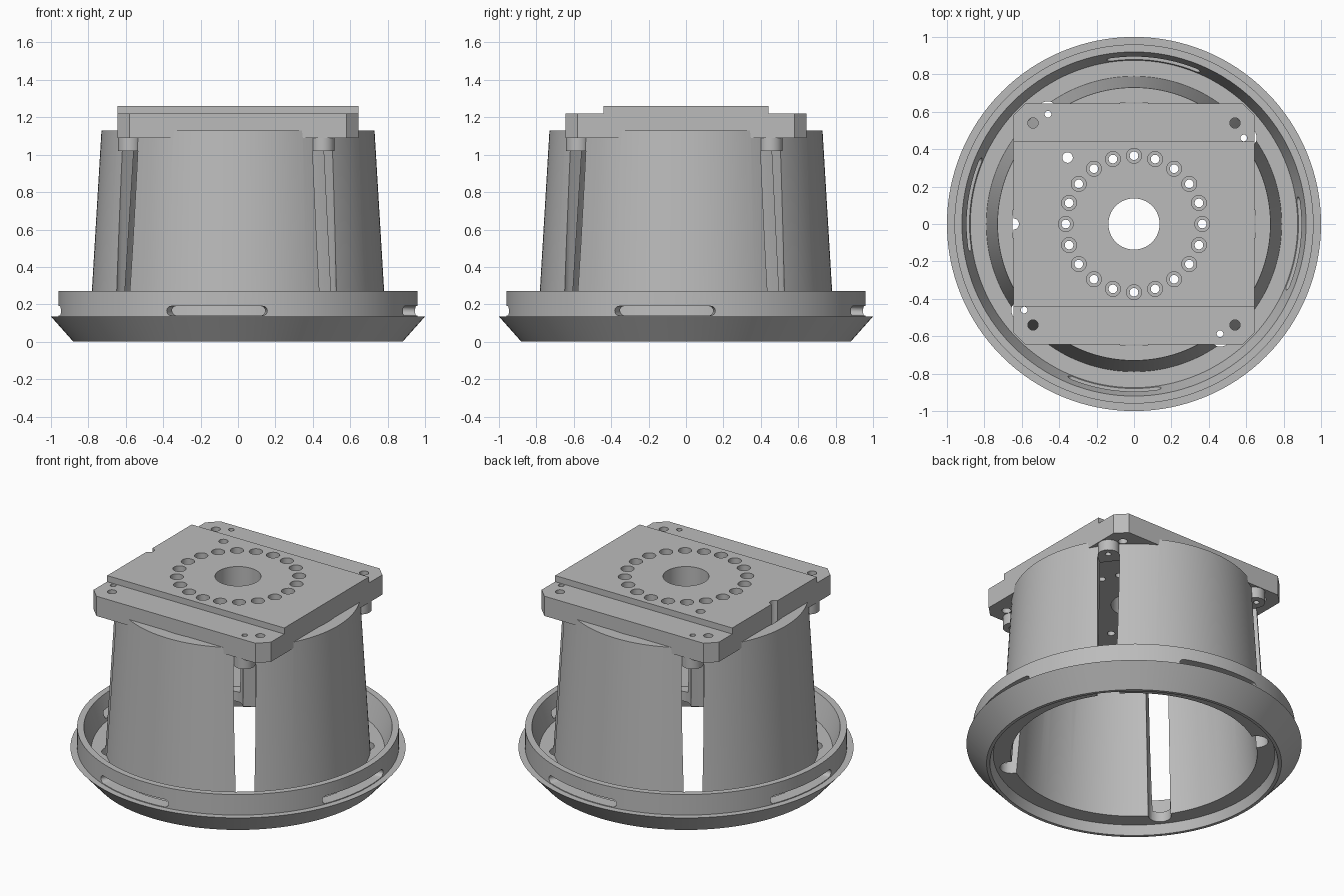
import bpy, bmesh
from math import sin, cos, pi, radians, atan2

cube = bpy.data.objects.get("Cube")
if cube:
    bpy.data.objects.remove(cube, do_unlink=True)

grey = bpy.data.materials.new("machined grey")
grey.use_nodes = True
COLOUR = (0.5, 0.5, 0.5, 1)
grey.diffuse_color = COLOUR
grey.node_tree.nodes["Principled BSDF"].inputs["Base Color"].default_value = COLOUR


def make(name, bm):
    bmesh.ops.recalc_face_normals(bm, faces=bm.faces)
    mesh = bpy.data.meshes.new(name)
    bm.to_mesh(mesh)
    bm.free()
    mesh.materials.append(grey)
    ob = bpy.data.objects.new(name, mesh)
    bpy.context.collection.objects.link(ob)
    return ob


def prism(bm, lower, upper, z0, z1):
    """Loft between two matching outlines at two heights."""
    a = [bm.verts.new((x, y, z0)) for x, y in lower]
    b = [bm.verts.new((x, y, z1)) for x, y in upper]
    bm.faces.new(a)
    bm.faces.new(b)
    for i in range(len(a)):
        j = (i + 1) % len(a)
        bm.faces.new((a[i], a[j], b[j], b[i]))


def circle(x, y, r, n=24):
    return [(x + r * cos(2 * pi * i / n), y + r * sin(2 * pi * i / n)) for i in range(n)]


def turn(points, angle):
    c, s = cos(angle), sin(angle)
    return [(x * c - y * s, x * s + y * c) for x, y in points]


def lathe(bm, profile, n=128):
    """Closed profile of (radius, height) turned about z."""
    rings = [[bm.verts.new((r * cos(2 * pi * i / n), r * sin(2 * pi * i / n), z))
              for r, z in profile] for i in range(n)]
    for i in range(n):
        a, b = rings[i], rings[(i + 1) % n]
        for k in range(len(profile)):
            m = (k + 1) % len(profile)
            bm.faces.new((a[k], b[k], b[m], a[m]))


def cut(ob, bm):
    cutter = make("cutter", bm)
    cutter.hide_render = True
    mod = ob.modifiers.new("cut", "BOOLEAN")
    mod.operation, mod.solver, mod.object = "DIFFERENCE", "EXACT", cutter
    bpy.context.view_layer.objects.active = ob
    bpy.ops.object.modifier_apply(modifier=mod.name)
    bpy.data.objects.remove(cutter, do_unlink=True)


def holes(ob, spots, z0, z1):
    bm = bmesh.new()
    for x, y, r in spots:
        prism(bm, circle(x, y, r), circle(x, y, r), z0, z1)
    cut(ob, bm)


QUARTERS = [i * pi / 2 for i in range(4)]
LUG = (-0.46, 0.587)
lugs = [turn([LUG], a)[0] for a in QUARTERS]
lug_angle = atan2(LUG[1], LUG[0])
PLATE_Z, STEP_Z, TOP_Z = 1.09, 1.22, 1.26

# Flared base ring and tapered shell in one turned body
bm = bmesh.new()
lathe(bm, [(0.88, 0), (1.0, 0.135), (0.96, 0.135), (0.96, 0.27), (0.92, 0.27),
           (0.875, 0.125), (0.79, 0.125), (0.73, 1.13), (0.65, 1.13),
           (0.735, 0.06), (0.84, 0.06), (0.86, 0)])
body = make("base_ring_and_shell", bm)


# Four upright windows that follow the taper and pierce the floor
def keyhole(r, w=0.068, n=16):
    arc = [(r + w * cos(t), w * sin(t)) for t in (-pi / 2 + pi * i / n for i in range(n + 1))]
    return arc + [(0.55, w), (0.55, -w)]


bm = bmesh.new()
for a in QUARTERS:
    prism(bm, turn(keyhole(0.752), a + lug_angle), turn(keyhole(0.725), a + lug_angle), -0.1, 1.02)
cut(body, bm)


# Four curved slots with rounded ends through the rim
def slot_outline():
    h, half = 0.025, radians(16.4)
    tip = h / 0.96
    pts = []
    for side in (1, -1):
        for i in range(9):
            t = side * pi / 2 - side * pi * i / 8 if side > 0 else -pi / 2 - pi * i / 8
            pts.append((side * (half - tip) + tip * cos(t), h * sin(t)))
        # extra points keep the long edges curved
        for i in range(1, 12):
            pts.append((side * (half - tip) * (1 - i / 6), -side * h))
    return pts


bm = bmesh.new()
for a in QUARTERS:
    loops = []
    for r in (0.86, 0.985):
        loops.append([bm.verts.new((r * cos(t + a - radians(7)), r * sin(t + a - radians(7)), 0.165 + z))
                      for t, z in slot_outline()])
    inner, outer = loops
    n = len(inner)
    for i in range(n):
        j = (i + 1) % n
        bm.faces.new((inner[i], inner[j], outer[j], outer[i]))
    for loop in loops:
        # strips between the lower and upper edges, fans at the tips
        bmesh.ops.triangle_fill(bm, use_beauty=True, edges=[
            bm.edges.get((loop[i], loop[(i + 1) % n])) for i in range(n)])
cut(body, bm)

# Recess in the shell top that receives the plate
S, C = 0.645, 0.58
outline = [(S, -C), (S, C), (C, S), (-C, S), (-S, C), (-S, -C), (-C, -S), (C, -S)]
bm = bmesh.new()
prism(bm, outline, outline, PLATE_Z, 1.3)
cut(body, bm)

# Mounting plate with chamfered corners and lowered side strips
bm = bmesh.new()
prism(bm, outline, outline, PLATE_Z, TOP_Z)
plate = make("mounting_plate", bm)
bm = bmesh.new()
for s in (1, -1):
    strip = [(-1, s * 0.44), (1, s * 0.44), (1, s * 0.9), (-1, s * 0.9)]
    prism(bm, strip, strip, STEP_Z, 1.4)
cut(plate, bm)

# Bolt circle: wide counterbores over narrow through holes
bolts = [turn([(0.365, 0)], 2 * pi * i / 20)[0] for i in range(20)]
holes(plate, [(x, y, 0.04) for x, y in bolts], 1.15, 1.4)
through = [(x, y, 0.023) for x, y in bolts]
through += [(x * 0.54, y * 0.54, 0.028) for x in (1, -1) for y in (1, -1)]
through += [(x, y, 0.018) for x, y in lugs]
through += [(-0.355, 0.355, 0.028), (-S, 0, 0.03)]
holes(plate, through, 1.0, 1.4)
bm = bmesh.new()
prism(bm, circle(0, 0, 0.137, 64), circle(0, 0, 0.137, 64), 1.0, 1.4)
cut(plate, bm)

# Screw bosses under the plate corners
bm = bmesh.new()
for x, y in lugs:
    ring = circle(x * 0.985, y * 0.985, 0.064, 32)
    prism(bm, ring, ring, 1.02, PLATE_Z)
bosses = make("screw_bosses", bm)
screw = [(x, y, 0.018) for x, y in lugs]
holes(bosses, screw, 0.95, 1.2)
holes(body, screw, 0.95, 1.2)

# Smooth round walls, crisp edges
for ob in (body, plate, bosses):
    bpy.ops.object.select_all(action="DESELECT")
    ob.select_set(True)
    bpy.context.view_layer.objects.active = ob
    bpy.ops.object.shade_smooth_by_angle(angle=radians(25))
